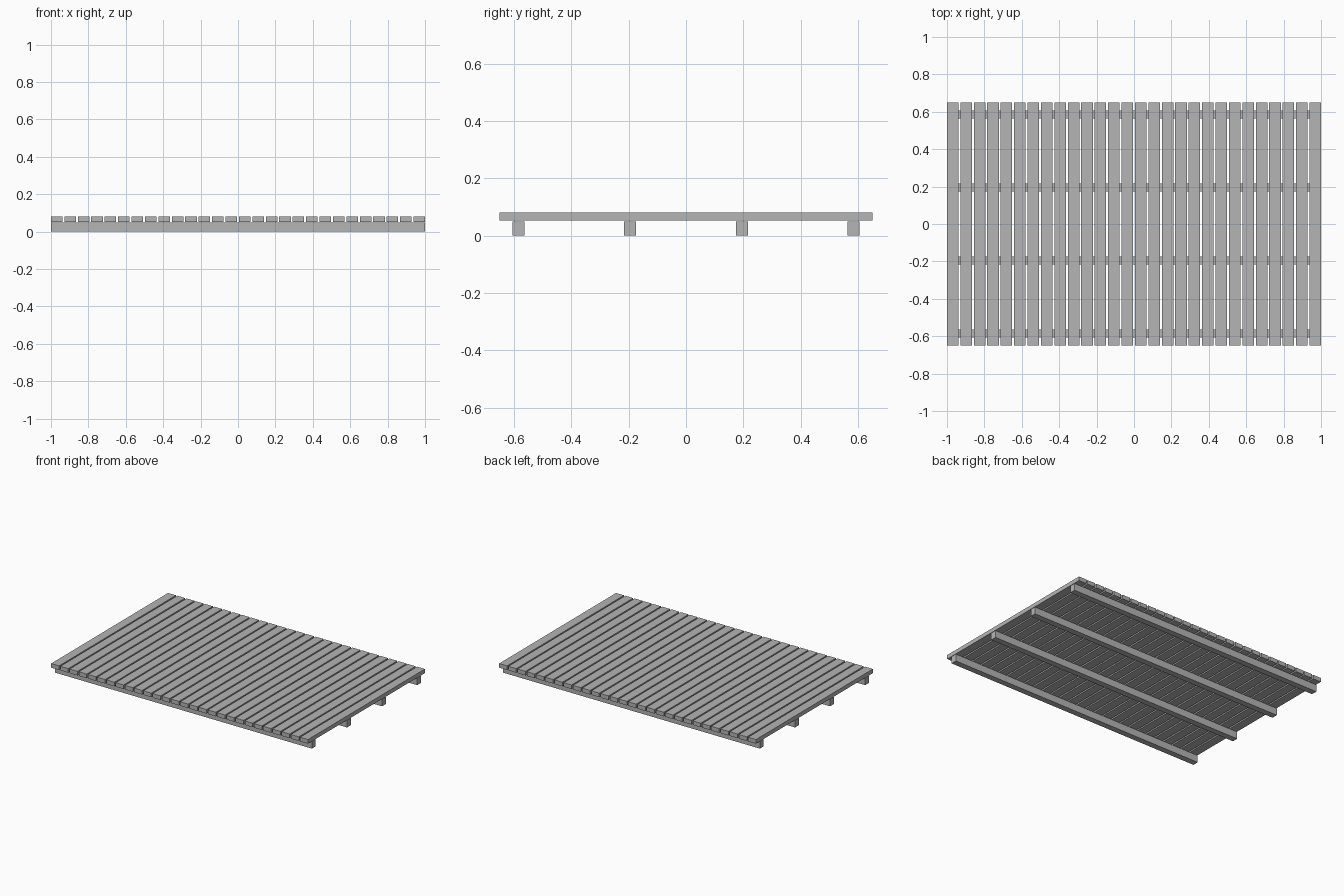
import bpy
import bmesh
from mathutils import Matrix, Vector

cube = bpy.data.objects.get("Cube")
if cube:
    bpy.data.objects.remove(cube, do_unlink=True)

# Single weathered grey finish
grey = bpy.data.materials.new("weathered_grey")
grey.use_nodes = True
colour = (0.46, 0.46, 0.46, 1.0)
grey.diffuse_color = colour
grey.node_tree.nodes["Principled BSDF"].inputs["Base Color"].default_value = colour


def timber(name, size, centre):
    """Square-edged length of timber."""
    mesh = bpy.data.meshes.new(name)
    bm = bmesh.new()
    bmesh.ops.create_cube(bm, size=1.0, matrix=Matrix.Diagonal(Vector((*size, 1.0))))
    bm.to_mesh(mesh)
    bm.free()
    mesh.materials.append(grey)
    obj = bpy.data.objects.new(name, mesh)
    obj.location = centre
    bpy.context.collection.objects.link(obj)
    return obj


LENGTH, DEPTH = 2.0, 1.3
JOIST_W, JOIST_H = 0.042, 0.049
BOARD_W, BOARD_H = 0.0615, 0.029
BOARD_BASE = 0.052
BOARDS, JOISTS = 28, 4

# Joists running the full length under the deck
for i in range(JOISTS):
    y = (i - (JOISTS - 1) / 2) * 0.39
    timber(f"joist_{i + 1}", (LENGTH, JOIST_W, JOIST_H), (0, y, JOIST_H / 2))

# Deck boards laid across the joists with narrow gaps
pitch = (LENGTH - BOARD_W) / (BOARDS - 1)
for i in range(BOARDS):
    x = (i - (BOARDS - 1) / 2) * pitch
    timber(f"deck_board_{i + 1}", (BOARD_W, DEPTH, BOARD_H),
           (x, 0, BOARD_BASE + BOARD_H / 2))
